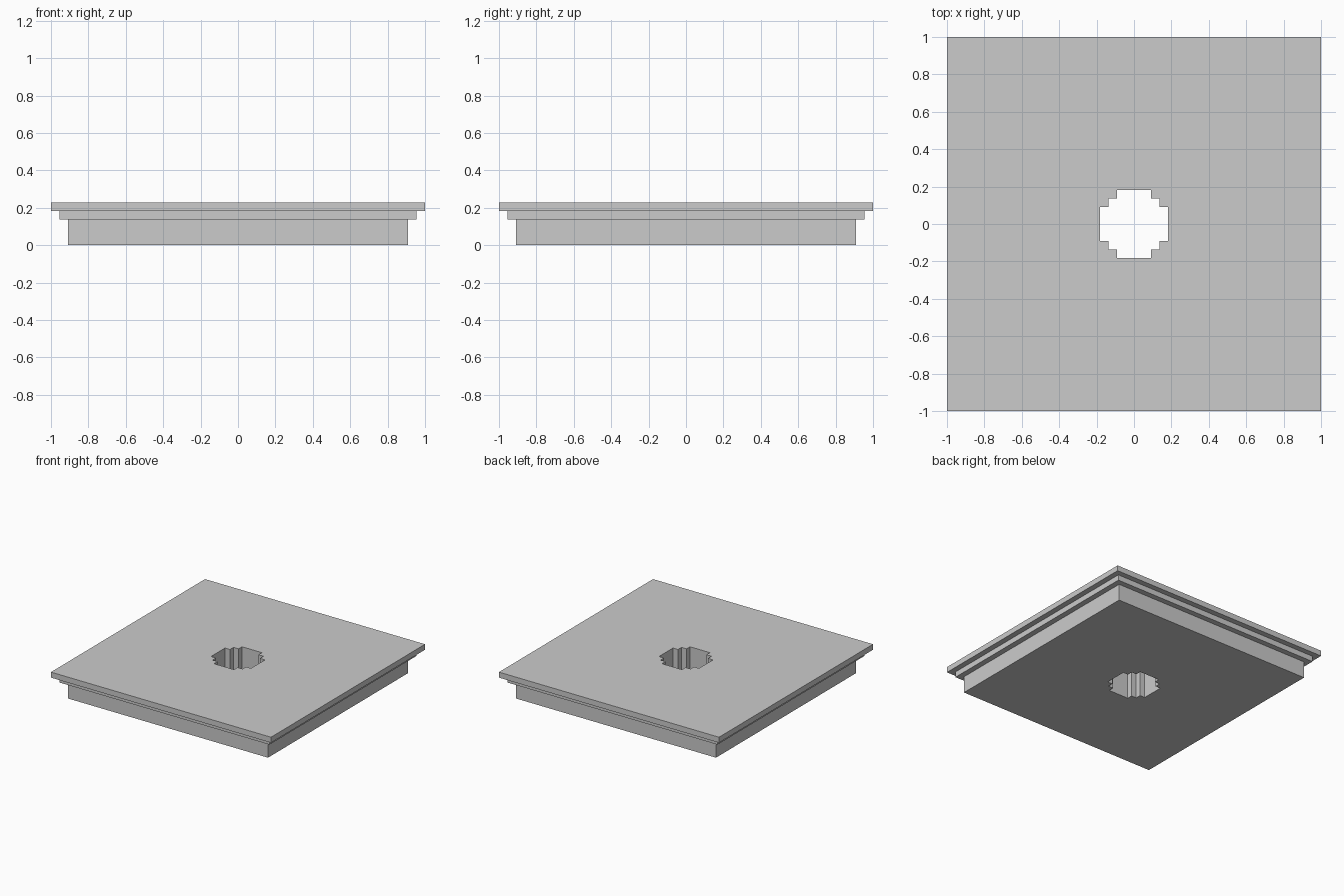
import bpy, bmesh

if "Cube" in bpy.data.objects:
    bpy.data.objects.remove(bpy.data.objects["Cube"])

U = 1 / 22  # grid unit of the blocky model

# Stepped outer profile from bottom to top: (half width, height) in units
PROFILE = [(20, 0), (20, 3), (21, 3), (21, 4), (22, 4), (22, 5)]

# One quarter of the stepped hole outline, repeated by rotation
QUARTER = [(4, -2), (4, 2), (3, 2), (3, 3), (2, 3)]

bm = bmesh.new()


def ring(points, z):
    return [bm.verts.new((x * U, y * U, z * U)) for x, y in points]


def square(h):
    return [(-h, -h), (h, -h), (h, h), (-h, h)]


def bridge(a, b):
    n = len(a)
    for i in range(n):
        j = (i + 1) % n
        bm.faces.new((a[i], a[j], b[j], b[i]))


def cap(outer, inner):
    edges = []
    for loop in (outer, inner):
        for a, b in zip(loop, loop[1:] + loop[:1]):
            edges.append(bm.edges.get((a, b)))
    bmesh.ops.triangle_fill(bm, edges=edges, use_beauty=True)


# Stepped outer sides
rings = [ring(square(h), z) for h, z in PROFILE]
for lower, upper in zip(rings, rings[1:]):
    bridge(lower, upper)

# Hole walls
hole = []
pts = QUARTER
for _ in range(4):
    hole += pts
    pts = [(-y, x) for x, y in pts]
# drop coincident neighbours where quarters meet
hole = [p for i, p in enumerate(hole) if p != hole[i - 1]]
hole_bottom, hole_top = ring(hole, 0), ring(hole, PROFILE[-1][1])
bridge(hole_top, hole_bottom)

# Top and bottom faces around the hole
cap(rings[0], hole_bottom)
cap(rings[-1], hole_top)
bmesh.ops.recalc_face_normals(bm, faces=bm.faces[:])
bmesh.ops.dissolve_limit(bm, angle_limit=0.01, verts=[], edges=bm.edges[:])

mesh = bpy.data.meshes.new("stepped_slab")
bm.to_mesh(mesh)
bm.free()
slab = bpy.data.objects.new("stepped_slab", mesh)
bpy.context.collection.objects.link(slab)
